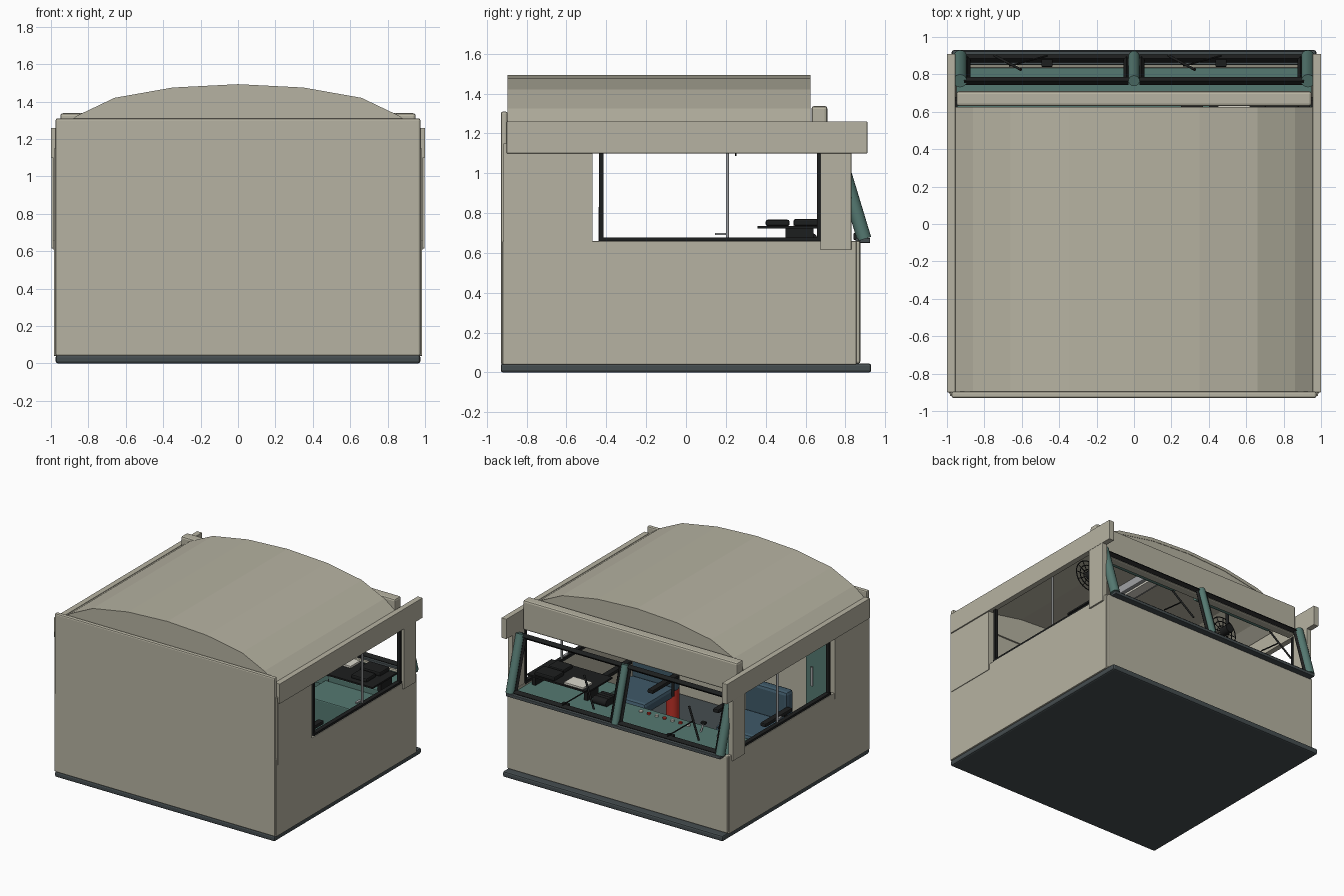
import bpy, bmesh, math
from mathutils import Vector

if "Cube" in bpy.data.objects:
    bpy.data.objects.remove(bpy.data.objects["Cube"])


def mat(name, r, g, b):
    m = bpy.data.materials.new(name)
    m.diffuse_color = (r, g, b, 1)
    m.use_nodes = True
    m.node_tree.nodes["Principled BSDF"].inputs["Base Color"].default_value = m.diffuse_color
    return m


CREAM = mat("cream paint", .47, .45, .36)
TEAL = mat("teal paint", .09, .19, .165)
DARK = mat("dark steel", .06, .075, .08)
BLACK = mat("black rubber", .012, .013, .013)
STEEL = mat("steel", .35, .36, .37)
BLUE = mat("blue vinyl", .05, .10, .14)
RED = mat("red paint", .5, .03, .02)
PAPER = mat("paper", .7, .68, .6)


def finish(name, bm, m):
    bmesh.ops.recalc_face_normals(bm, faces=bm.faces)
    me = bpy.data.meshes.new(name)
    bm.to_mesh(me)
    bm.free()
    ob = bpy.data.objects.new(name, me)
    bpy.context.collection.objects.link(ob)
    me.materials.append(m)
    return ob


def box(name, x, y, z, m, bevel=0.0):
    """Box from three (min, max) ranges."""
    bm = bmesh.new()
    bmesh.ops.create_cube(bm, size=1)
    for v in bm.verts:
        v.co = [r[0] + (c + .5) * (r[1] - r[0]) for c, r in zip(v.co, (x, y, z))]
    if bevel:
        bmesh.ops.bevel(bm, geom=bm.edges[:], offset=bevel, segments=2, profile=.5, affect='EDGES')
    return finish(name, bm, m)


def rod(name, a, b, r, m, sides=12):
    """Cylinder between two points."""
    a, b = Vector(a), Vector(b)
    bm = bmesh.new()
    bmesh.ops.create_cone(bm, cap_ends=True, segments=sides, radius1=r, radius2=r, depth=(b - a).length)
    q = (b - a).to_track_quat('Z', 'Y')
    for v in bm.verts:
        v.co = q @ v.co + (a + b) / 2
    for f in bm.faces:
        f.smooth = len(f.verts) == 4 and sides > 4
    return finish(name, bm, m)


def prism(name, pts, y0, y1, m):
    """XZ outline extruded along y."""
    bm = bmesh.new()
    f = bm.faces.new([bm.verts.new((x, y0, z)) for x, z in pts])
    ext = bmesh.ops.extrude_face_region(bm, geom=[f])
    for v in ext['geom']:
        if isinstance(v, bmesh.types.BMVert):
            v.co.y = y1
    return finish(name, bm, m)


def sx(s, a, b):
    """Mirrored x range."""
    return tuple(sorted((s * a, s * b)))


def ring(name, c, R, r, m):
    bpy.ops.mesh.primitive_torus_add(location=c, rotation=(math.pi / 2, 0, 0), major_radius=R,
                                     minor_radius=r, major_segments=24, minor_segments=6)
    ob = bpy.context.object
    ob.name = name
    ob.data.materials.append(m)


# floor and end walls
box("floor", (-.975, .975), (-.93, .93), (0, .045), DARK, .012)
box("rear_wall", (-.975, .975), (-.93, -.895), (.04, 1.31), CREAM, .01)
box("nose_wall", (-.975, .975), (.835, .875), (.045, .66), CREAM, .01)
box("front_header", (-.95, .95), (.63, .71), (1.1, 1.338), CREAM, .014)

# faceted roof shell and gables
half = [(.96, 1.25), (.86, 1.325), (.66, 1.42), (.35, 1.475)]
arc = half + [(0, 1.493)] + [(-x, z) for x, z in reversed(half)]
inner = [(x * .975, z - .025) for x, z in reversed(arc)]
prism("roof", arc + inner, -.895, .625, CREAM)
low = [(x * .99, z - .006) for x, z in arc]
prism("front_gable", low, .6, .622, CREAM)
prism("rear_gable", low, -.893, -.88, CREAM)

for s in (-1, 1):
    # side wall panels around the window
    box("side_wall", sx(s, .95, .985), (-.92, .855), (.04, .66), CREAM, .004)
    box("side_rear_panel", sx(s, .95, .985), (-.915, -.47), (.655, 1.15), CREAM)
    box("side_rear_cover", sx(s, .98, .99), (-.905, -.475), (.61, 1.11), CREAM)
    box("side_header", sx(s, .955, 1.0), (-.9, .91), (1.1, 1.26), CREAM, .003)
    box("side_front_post", sx(s, .955, .998), (.675, .83), (.615, 1.105), CREAM, .003)
    # side window frame
    for y in ((-.437, -.415), (.658, .678)):
        box("window_upright", sx(s, .95, .975), y, (.66, 1.1), BLACK)
    box("window_sill", sx(s, .945, .98), (-.437, .678), (.655, .678), BLACK)
    rod("window_mullion", (s * .955, .208, .67), (s * .955, .208, 1.11), .008, STEEL)
    box("window_latch", sx(s, .935, .955), (.145, .2), (.69, .7), STEEL)
    box("window_handle", sx(s, .94, .955), (-.44, -.43), (.66, .83), STEEL)

    # raked windscreen pillars and frames
    rod("corner_pillar", (s * .93, .895, .67), (s * .93, .765, 1.1), .036, TEAL, 16)
    for z, y in ((.682, .885), (1.085, .765)):
        rod("windscreen_rail", (s * .03, y, z), (s * .91, y, z), .022, BLACK, 4)
    for x in (.04, .89):
        rod("windscreen_stile", (s * x, .885, .68), (s * x, .765, 1.09), .015, BLACK, 4)

    # wiper (both sweep the same way)
    cx = s * .465
    box("wiper_motor", (cx - .03, cx + .03), (.84, .885), (.665, .7), BLACK, .006)
    rod("wiper_arm", (cx, .9, .7), (cx - .2, .845, .86), .005, BLACK, 6)
    rod("wiper_blade", (cx - .28, .9, .74), (cx - .14, .825, .95), .008, BLACK, 6)

    # rolled sun visor
    rod("sun_visor", (s * .1, .585, 1.16), (s * .8, .585, 1.16), .03, TEAL)

    # cab fan: cage rings, spokes, motor, drop stem
    fx, fy, fz = s * .64, .25, 1.21
    for R in (.05, .085, .12):
        ring("fan_cage_ring", (fx, fy, fz), R, .004, BLACK)
    for i in range(6):
        a = i * math.pi / 6
        d = Vector((math.cos(a), 0, math.sin(a))) * .12
        c = Vector((fx, fy, fz))
        rod("fan_spoke", c - d, c + d, .003, BLACK, 6)
    rod("fan_motor", (fx, fy, fz), (fx, fy + .08, fz), .035, BLACK)
    rod("fan_stem", (fx, fy + .05, fz), (fx, fy + .05, 1.4), .012, BLACK)

    # crew seat
    q = s * .5
    box("seat_cushion", (q - .19, q + .19), (-.3, .08), (.34, .43), BLUE, .025)
    box("seat_back", (q - .19, q + .19), (-.38, -.29), (.38, .65), BLUE, .025)
    rod("seat_pedestal", (q, -.1, .04), (q, -.1, .35), .05, DARK)
    for t in (-1, 1):
        box("armrest", (q + t * .21 - .025, q + t * .21 + .025), (-.3, .04), (.51, .54), BLACK, .008)
        rod("armrest_post", (q + t * .21, -.25, .38), (q + t * .21, -.25, .52), .012, BLACK)

rod("centre_pillar", (0, .895, .67), (0, .765, 1.1), .03, TEAL, 16)
box("lower_windscreen_sill", (-.95, .95), (.85, .925), (.65, .675), DARK, .005)

# dashboard across the nose
box("dashboard", (-.95, .95), (.5, .86), (.56, .645), TEAL, .006)
box("dashboard_front", (-.95, .95), (.62, .835), (.045, .57), TEAL)
for i in range(7):
    x = -.42 + i * .07
    rod("dash_button", (x, .57, .64), (x, .57, .657), .014, RED if i % 2 else PAPER)

# driver's console, table and controls
box("console", (.42, .945), (.2, .66), (.045, .6), TEAL, .008)
box("console_table", (.4, .94), (.36, .67), (.722, .735), BLACK)
for x in (.44, .9):
    box("table_bracket", (x - .015, x + .015), (.5, .64), (.59, .725), BLACK)
box("logbook", (.45, .62), (.54, .66), (.735, .75), PAPER)
box("radio", (.7, .88), (.54, .665), (.735, .77), BLACK, .01)
box("handset", (.72, .86), (.4, .52), (.735, .767), BLACK, .01)
for i in range(4):
    y = .54 + i * .03
    rod("control_ring", (.25, y, .67), (.37, y, .67), .03, BLACK, 16)
for x in (-.7, -.55):
    rod("lever", (x, .6, .64), (x, .56, .7), .007, STEEL)
    box("lever_grip", (x - .02, x + .02), (.545, .575), (.69, .71), BLACK, .006)

# extinguisher behind the seat
rod("extinguisher", (.48, -.52, .045), (.48, -.52, .32), .05, RED, 16)
rod("extinguisher_valve", (.48, -.52, .32), (.48, -.52, .37), .018, BLACK)

# rear doors with handle, and ceiling lamp
box("rear_door", (-.88, -.45), (-.9, -.87), (.05, 1.05), TEAL, .006)
rod("rear_door_handle", (-.52, -.85, .45), (-.52, -.85, .6), .01, STEEL)
box("ceiling_lamp_body", (-.05, .09), (-.15, .28), (1.4, 1.465), STEEL, .006)
box("ceiling_lamp_tube", (-.02, .06), (-.12, .25), (1.385, 1.405), PAPER)
